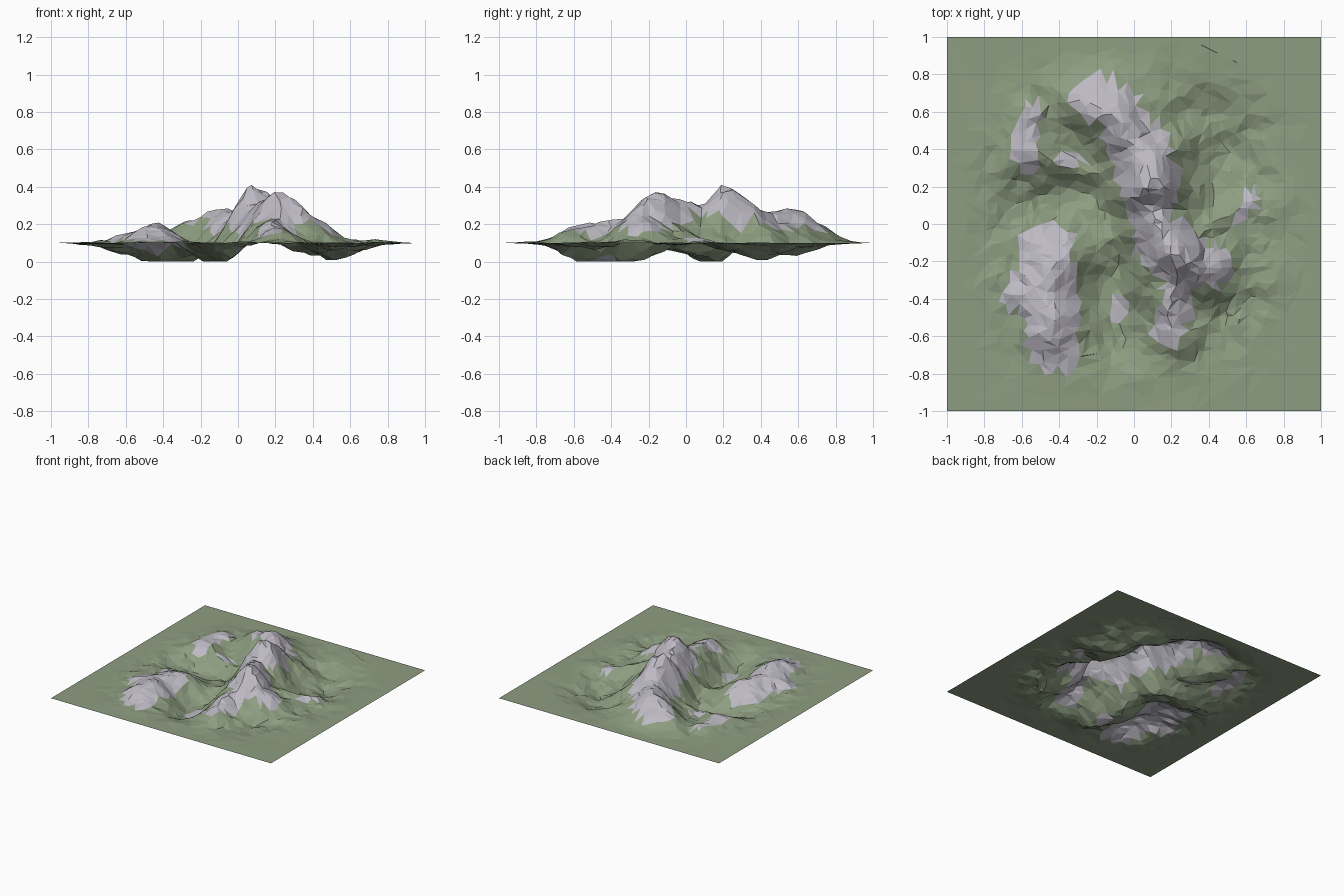
import bpy, bmesh, math, random
from mathutils import Vector, noise

if "Cube" in bpy.data.objects:
    bpy.data.objects.remove(bpy.data.objects["Cube"])

random.seed(4)
BASE = 0.1

# Crest lines: (width, points as x, y, height above the plain)
RIDGES = [
    (0.20, [(-0.24, 0.66, .14), (-0.13, 0.60, .19), (0.0, 0.46, .16), (0.07, 0.30, .26),
            (0.10, 0.17, .335), (0.11, 0.05, .20), (0.22, -0.16, .28), (0.33, -0.23, .20),
            (0.50, -0.22, .11), (0.68, -0.30, .03)]),
    (0.15, [(0.23, -0.17, .27), (0.24, -0.35, .15), (0.19, -0.52, .11), (0.16, -0.70, .03)]),
    (0.18, [(-0.42, -0.10, .05), (-0.46, -0.35, .10), (-0.42, -0.58, .11), (-0.40, -0.76, .03)]),
    (0.13, [(-0.46, -0.36, .10), (-0.64, -0.37, .06)]),
    (0.13, [(-0.55, 0.60, .06), (-0.58, 0.36, .06), (-0.36, 0.34, .04)]),
    (0.13, [(0.20, 0.05, .14), (0.42, 0.02, .07), (0.60, 0.08, .03)]),
]
# Valley floors: (width, points as x, y, depth below the plain)
VALLEYS = [
    (0.18, [(-0.50, 0.12, .12), (-0.22, 0.14, .13), (-0.14, 0.06, .09)]),
    (0.16, [(-0.10, -0.21, .11), (-0.12, -0.40, .14), (-0.08, -0.56, .11)]),
    (0.15, [(-0.26, 0.30, .06), (-0.38, 0.50, .07)]),
    (0.22, [(0.42, 0.30, .08), (0.50, 0.42, .095), (0.40, 0.62, .05)]),
    (0.18, [(0.45, -0.48, .05), (0.62, -0.10, .04)]),
    (0.20, [(-0.70, 0.0, .03), (-0.68, -0.65, .02)]),
]
# Rocky areas seen in plan: (radius, points)
ROCK = [
    (0.12, [(-0.22, 0.66), (-0.10, 0.66), (0.02, 0.42)]),
    (0.17, [(0.03, 0.42), (0.08, 0.20)]),
    (0.12, [(0.10, 0.13), (0.12, -0.06)]),
    (0.16, [(0.14, -0.08), (0.27, -0.20)]),
    (0.11, [(0.26, -0.22), (0.42, -0.22)]),
    (0.09, [(0.26, -0.25), (0.19, -0.58)]),
    (0.14, [(-0.46, -0.14), (-0.46, -0.40), (-0.42, -0.66)]),
    (0.10, [(-0.46, -0.36), (-0.61, -0.36)]),
    (0.06, [(-0.55, 0.60), (-0.59, 0.34)]),
    (0.04, [(-0.40, 0.35), (-0.32, 0.34)]),
    (0.04, [(0.58, 0.02), (0.62, 0.14)]),
    (0.05, [(-0.10, -0.48), (-0.08, -0.45)]),
]


def nearest(line, x, y):
    """Distance to a polyline, and its interpolated third value there."""
    best = (9, 0)
    p = Vector((x, y))
    for a, b in zip(line, line[1:]):
        a2, b2 = Vector(a[:2]), Vector(b[:2])
        ab = b2 - a2
        t = max(0, min(1, (p - a2).dot(ab) / ab.length_squared))
        d = (a2 + ab * t - p).length
        if d < best[0]:
            best = (d, a[2] + (b[2] - a[2]) * t if len(a) > 2 else 0)
    return best


def influence(features, x, y):
    out = 0
    for width, line in features:
        d, v = nearest(line, x, y)
        out = max(out, v * math.exp(-(d / width) ** 1.6))
    return out


def height(x, y):
    wx = x + 0.05 * noise.noise(Vector((x * 4, y * 4, 3)))
    wy = y + 0.05 * noise.noise(Vector((x * 4, y * 4, 9)))
    rough = noise.fractal(Vector((x * 8, y * 8, 1.7)), 0.8, 2.0, 4)
    z = influence(RIDGES, wx, wy) - influence(VALLEYS, wx, wy) + 0.024 * rough
    edge = max(0, min(1, (1 - max(abs(x), abs(y))) / 0.35))
    corner = max(0, min(1, (1.12 - math.hypot(x, y)) / 0.35))
    return max(0, BASE + z * edge * corner)


# Terrain sheet, loosened grid displaced into mountains
N = 52
bm = bmesh.new()
bmesh.ops.create_grid(bm, x_segments=N, y_segments=N, size=1)
for v in bm.verts:
    if max(abs(v.co.x), abs(v.co.y)) < 0.99:
        v.co.x += random.uniform(-.35, .35) * 2 / N
        v.co.y += random.uniform(-.35, .35) * 2 / N
    v.co.z = height(v.co.x, v.co.y)
bmesh.ops.triangulate(bm, faces=bm.faces)
mesh = bpy.data.meshes.new("mountain_terrain")
bm.to_mesh(mesh)
bm.free()
terrain = bpy.data.objects.new("mountain_terrain", mesh)
bpy.context.collection.objects.link(terrain)

# Reduce to irregular low-poly facets
bpy.context.view_layer.objects.active = terrain
mod = terrain.modifiers.new("facets", 'DECIMATE')
mod.ratio = 0.36
bpy.ops.object.modifier_apply(modifier=mod.name)

# Grass and rock colours by face
for name, col in (("grass", (0.27, 0.34, 0.22, 1)), ("rock", (0.51, 0.49, 0.55, 1))):
    mat = bpy.data.materials.new(name)
    mat.diffuse_color = col
    mat.use_nodes = True
    mat.node_tree.nodes["Principled BSDF"].inputs["Base Color"].default_value = mat.diffuse_color
    terrain.data.materials.append(mat)
for f in terrain.data.polygons:
    c = f.center
    wobble = 0.03 * noise.noise(c * 9)
    rocky = any(nearest(l, c.x, c.y)[0] + wobble < r for r, l in ROCK)
    f.material_index = int(rocky)
    f.use_smooth = False
